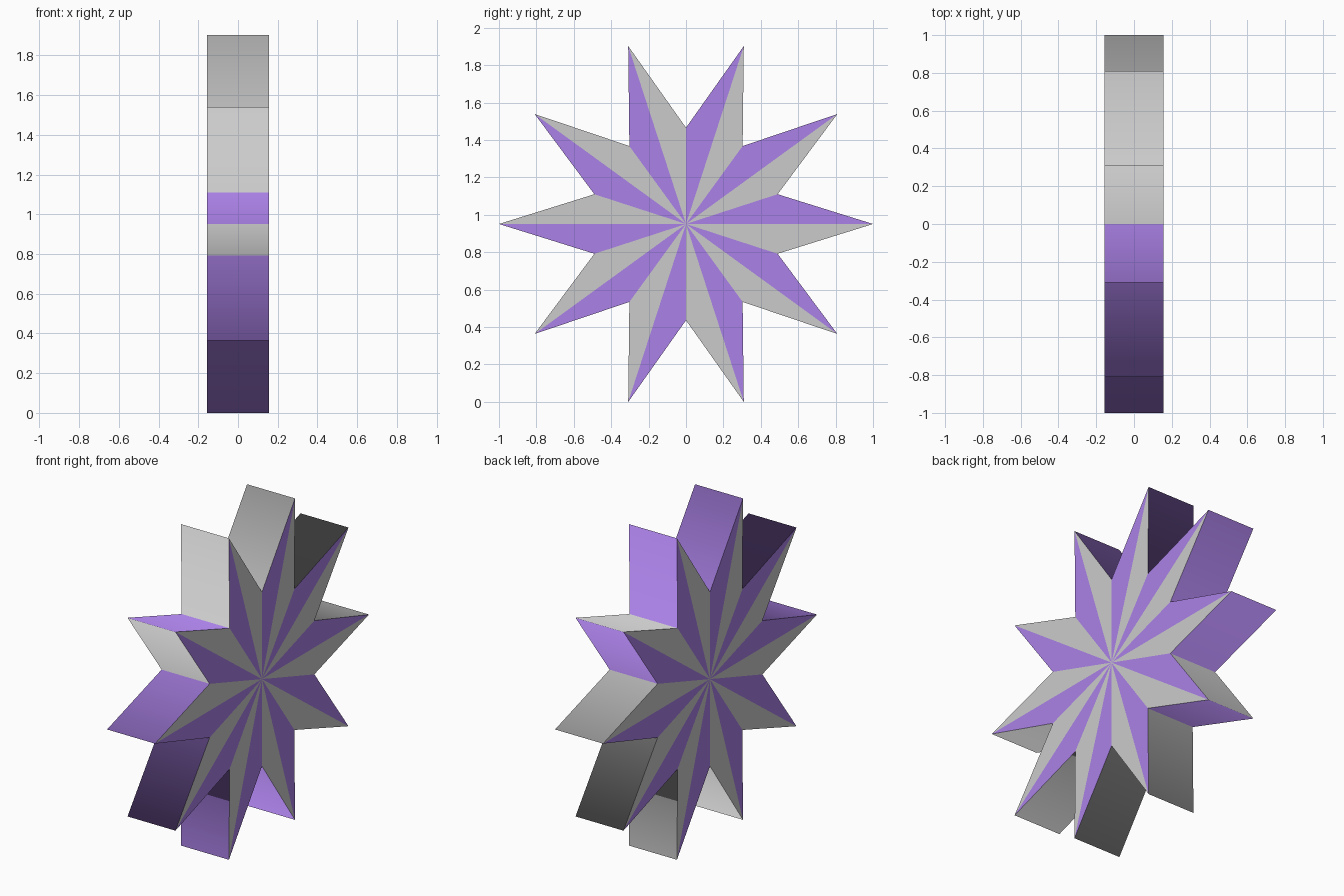
import bpy, bmesh
from math import sin, cos, pi

if "Cube" in bpy.data.objects:
    bpy.data.objects.remove(bpy.data.objects["Cube"])

POINTS, R_OUT, R_IN, HALF = 10, 1.0, 0.515, 0.157
CZ = sin(2 * pi / 5)  # centre height, so the lowest tips rest on z = 0

def material(name, color):
    m = bpy.data.materials.new(name)
    m.diffuse_color = color
    m.use_nodes = True
    m.node_tree.nodes["Principled BSDF"].inputs["Base Color"].default_value = m.diffuse_color
    return m

bm = bmesh.new()

# Rings of alternating tips and valleys for the two flat sides
def ring(x):
    verts = []
    for i in range(2 * POINTS):
        r, a = (R_IN if i % 2 else R_OUT), i * pi / POINTS
        verts.append(bm.verts.new((x, r * cos(a), CZ + r * sin(a))))
    return verts, bm.verts.new((x, 0, CZ))

right, right_hub = ring(HALF)
left, left_hub = ring(-HALF)

def face(verts, mat, smooth=False):
    f = bm.faces.new(verts)
    f.material_index = mat
    f.smooth = smooth

# Alternating flat wedges on both sides, plus smooth-shaded edge walls
for i in range(2 * POINTS):
    j = (i + 1) % (2 * POINTS)
    face((right_hub, right[i], right[j]), 1 - i % 2)
    face((left_hub, left[j], left[i]), i % 2)
    face((right[i], left[i], left[j], right[j]), i % 2, smooth=True)

# Keep the rims between walls and flat sides sharp
for e in bm.edges:
    if len({f.smooth for f in e.link_faces}) == 2:
        e.smooth = False

mesh = bpy.data.meshes.new("star")
bm.to_mesh(mesh)
bm.free()
mesh.materials.append(material("grey", (0.8, 0.8, 0.8, 1)))
mesh.materials.append(material("purple", (0.406, 0.22, 0.8, 1)))
star = bpy.data.objects.new("star", mesh)
bpy.context.collection.objects.link(star)
